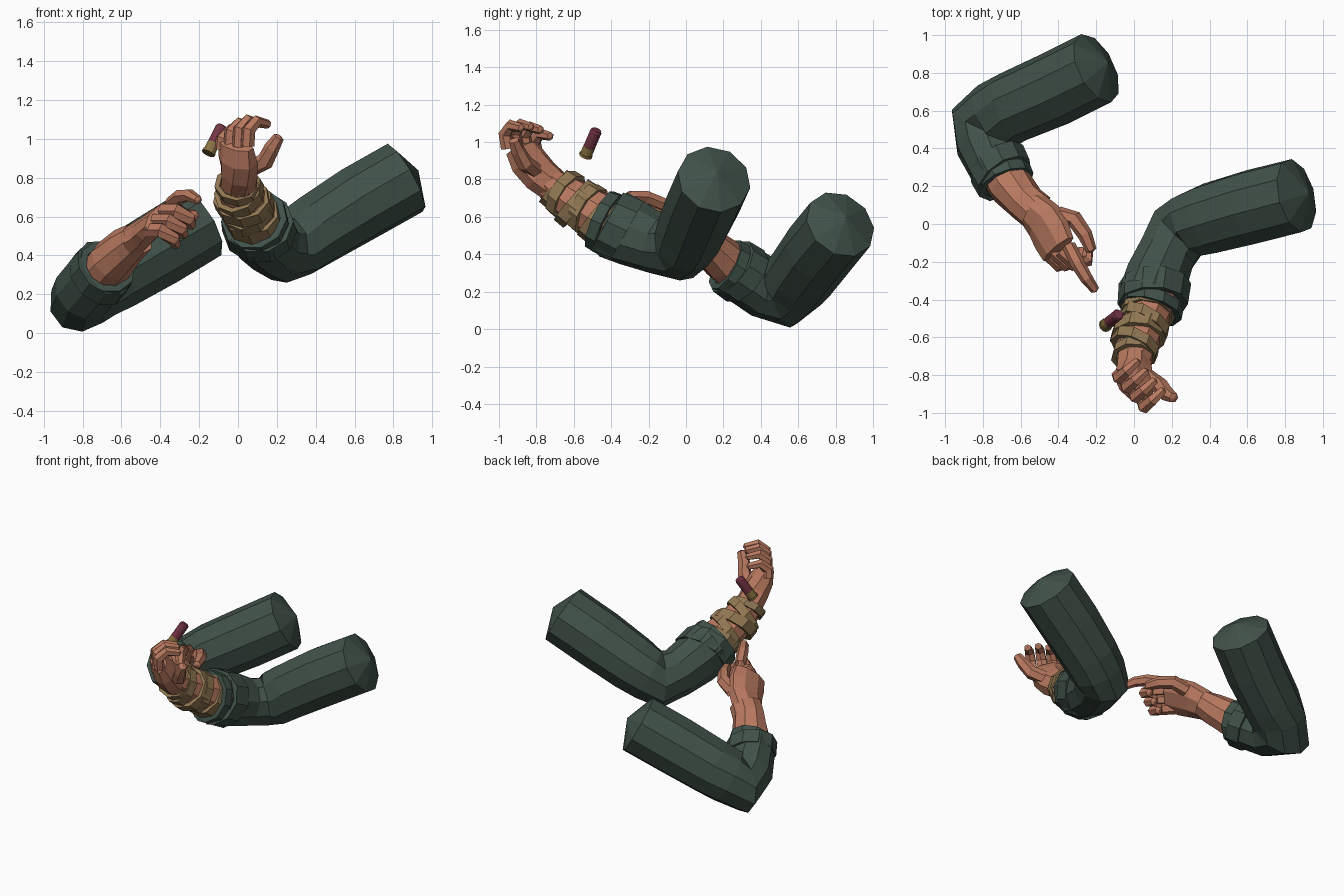
import bpy
import bmesh
import math
from mathutils import Vector

default_cube = bpy.data.objects.get("Cube")
if default_cube:
    bpy.data.objects.remove(default_cube, do_unlink=True)


def make_material(name, colour):
    material = bpy.data.materials.new(name)
    material.use_nodes = True
    material.diffuse_color = (*colour, 1)
    material.node_tree.nodes["Principled BSDF"].inputs["Base Color"].default_value = (*colour, 1)
    return material


GREEN = make_material("sleeve green", (.051, .082, .065))
SKIN = make_material("skin", (.48, .19, .115))
WRAP = make_material("wrap tan", (.28, .185, .085))
RED = make_material("shell red", (.175, .035, .058))
BRASS = make_material("brass", (.25, .17, .055))


def tube(name, stations, material, sides=8, across=(0, 0, 1), caps=(0, 0), tilt=(0, 0, 0), closed=False):
    """Loft elliptical rings along stations of (position, radius along 'across', other radius).
    A cap value is the bulge of that end's fan; None leaves the end open."""
    points = [Vector(s[0]) for s in stations]
    across = Vector(across)
    bm = bmesh.new()
    rings = []
    last = len(points) - 1
    axes = []
    for i, (point, station) in enumerate(zip(points, stations)):
        # average the neighbouring directions so that bends are mitred
        steps = [points[j + 1] - points[j] for j in (i - 1, i) if 0 <= j < last]
        axis = sum(((s.normalized()) for s in steps if s.length > 0), Vector())
        if closed:
            axis = points[-2] - points[0]
        axis = (axis.normalized() + Vector(tilt)).normalized()
        axes.append(axis)
        u = (across - axis * across.dot(axis)).normalized()
        v = axis.cross(u)
        ring = []
        for k in range(sides):
            angle = math.tau * (k + .5) / sides
            offset = u * math.cos(angle) * station[1] + v * math.sin(angle) * station[-1]
            ring.append(bm.verts.new(point + offset))
        rings.append(ring)
    pairs = list(zip(rings, rings[1:]))
    if closed:
        pairs.append((rings[-1], rings[0]))
    for low, high in pairs:
        for k in range(sides):
            n = (k + 1) % sides
            bm.faces.new((low[k], low[n], high[n], high[k]))
    for end, sign in ((0, -1), (last, 1)):
        bulge = caps[0 if end == 0 else 1]
        if bulge is None or closed:
            continue
        tip = bm.verts.new(points[end] + axes[end] * bulge * sign)
        for k in range(sides):
            bm.faces.new((rings[end][k], rings[end][(k + 1) % sides], tip))
    bmesh.ops.recalc_face_normals(bm, faces=bm.faces)
    mesh = bpy.data.meshes.new(name)
    bm.to_mesh(mesh)
    bm.free()
    mesh.materials.append(material)
    obj = bpy.data.objects.new(name, mesh)
    bpy.context.scene.collection.objects.link(obj)
    return obj


def band(name, centre, axis, radius, width, thick, material, tilt=(0, 0, 0), sides=9):
    """A strip wrapped round a limb, as a closed ring with thickness."""
    centre = Vector(centre)
    step = Vector(axis).normalized() * width / 2
    low, high, inner = centre - step, centre + step, radius - thick
    return tube(name, [(low, inner), (low, radius), (high, radius * .97), (high, inner)],
                material, sides, tilt=tilt, closed=True)


def finger(name, start, bends, radius, across=(0, 0, 1)):
    """Tapered digit with slightly thick joints and a blunt tip; bends are offsets from the start."""
    path = [Vector(start)] + [Vector(start) + Vector(b) for b in bends]
    scale = (1.05, 1.08, .95, .68)
    return tube(name, [(p, radius * s) for p, s in zip(path, scale)], SKIN, 6, across, (None, .012))


# Left arm: sleeve from shoulder to cuff
tube("left_sleeve", [
    ((.86, .15, .80), .2), ((.62, .09, .665), .2), ((.40, .03, .53), .19),
    ((.30, -.005, .465), .175, .185), ((.235, -.045, .43), .19, .16),
    ((.175, -.155, .455), .16, .16), ((.12, -.29, .515), .17, .185), ((.09, -.39, .56), .17, .195),
], GREEN, 10, (.48, -.57, .66), (.08, None))
band("left_cuff_fold", (.105, -.37, .55), (-.1, -.9, .43), .192, .12, .035, GREEN, (.1, 0, .08), 10)
band("left_cuff_edge", (.09, -.435, .575), (-.1, -.9, .43), .175, .06, .04, GREEN, (-.15, 0, 0), 10)

# Left forearm and its cloth wraps
tube("left_forearm", [
    ((.10, -.36, .545), .13), ((.07, -.47, .61), .13), ((.02, -.62, .70), .115), ((0, -.73, .78), .09, .095),
], SKIN, 9, caps=(None, None))
wraps = [((.075, -.46, .595), .15, .08, .15), ((.055, -.525, .64), .145, .06, -.2),
         ((.025, -.585, .675), .15, .07, .2), ((.005, -.645, .72), .137, .06, -.15), ((0, -.69, .755), .12, .05, .25)]
for n, (centre, radius, width, lean) in enumerate(wraps):
    band(f"left_wrap_{n}", centre, (-.25, -.75, .55), radius, width, .03, WRAP, (lean, 0, lean / 2))

# Left hand, cupped, with the palm turned inwards
tube("left_palm", [
    ((0, -.70, .76), .09, .095), ((.005, -.78, .825), .09, .11),
    ((0, -.84, .895), .08, .122), ((-.01, -.88, .97), .052, .115),
], SKIN, 8, (.7, .7, .2), (None, .02))
names = ("pinky", "ring", "middle", "index")
for n, name in enumerate(names):
    start = Vector((-.085, -.80, .95)).lerp(Vector((.05, -.955, .965)), n / 3)
    rise = (-.03, 0, .01, 0)[n]
    finger(f"left_{name}", start, [(.005, -.012, .08 + rise), (.045, .02, .125 + rise), (.105, .075, .11 + rise)],
           .034, (.7, -.7, 0))
finger("left_thumb", (.06, -.80, .845), [(.08, -.06, .04), (.115, -.10, .11), (.15, -.12, .165)], .042, (0, 1, 0))

# Right arm: sleeve from shoulder to cuff
tube("right_sleeve", [
    ((-.2, .825, .56), .198), ((-.42, .715, .425), .198), ((-.64, .62, .295), .19),
    ((-.735, .57, .235), .19, .175), ((-.795, .525, .185), .205, .165),
    ((-.785, .42, .22), .16, .165), ((-.735, .32, .285), .15, .165), ((-.695, .25, .325), .14, .16),
], GREEN, 10, (.75, -.28, .6), (.08, None))
band("right_cuff_fold", (-.705, .28, .31), (.38, -.75, .5), .17, .10, .035, GREEN, (.1, .1, 0), 10)
band("right_cuff_edge", (-.685, .24, .33), (.38, -.75, .5), .155, .06, .04, GREEN, (-.1, 0, -.1), 10)

# Right forearm and hand
tube("right_forearm", [
    ((-.70, .28, .305), .12), ((-.65, .20, .37), .12), ((-.575, .115, .445), .105), ((-.515, .065, .49), .085, .105),
], SKIN, 9, caps=(None, None))
tube("right_palm", [
    ((-.54, .085, .475), .08, .10), ((-.475, .015, .525), .07, .125),
    ((-.435, -.06, .565), .06, .132), ((-.40, -.135, .6), .05, .12),
], SKIN, 8, (.5, .1, -.6), (None, .02))

# Pointing finger, curled fingers and thumb
finger("right_index", (-.345, -.115, .665), [(.05, -.1, .04), (.095, -.175, .045), (.14, -.235, .02)], .035)
for n, name in enumerate(names[:3]):
    start = Vector((-.465, -.145, .53)).lerp(Vector((-.385, -.14, .63)), n / 2)
    finger(f"right_{name}", start, [(.07, -.07, 0), (.135, -.055, -.045), (.145, .01, -.075)], .038)
finger("right_thumb", (-.40, .05, .55), [(.085, -.025, .04), (.14, -.105, .055), (.175, -.19, .055)], .042)

# Floating cartridge: brass base, rim and red casing
base, top = Vector((-.153, -.538, .925)), Vector((-.082, -.478, 1.065))
tube("shell_rim", [(base, .036), (base.lerp(top, .08), .036)], BRASS, 12)
tube("shell_base", [(base.lerp(top, .08), .032), (base.lerp(top, .36), .032)], BRASS, 12)
tube("shell_casing", [(base.lerp(top, .36), .031), (base.lerp(top, .95), .031), (top, .026)], RED, 12)
